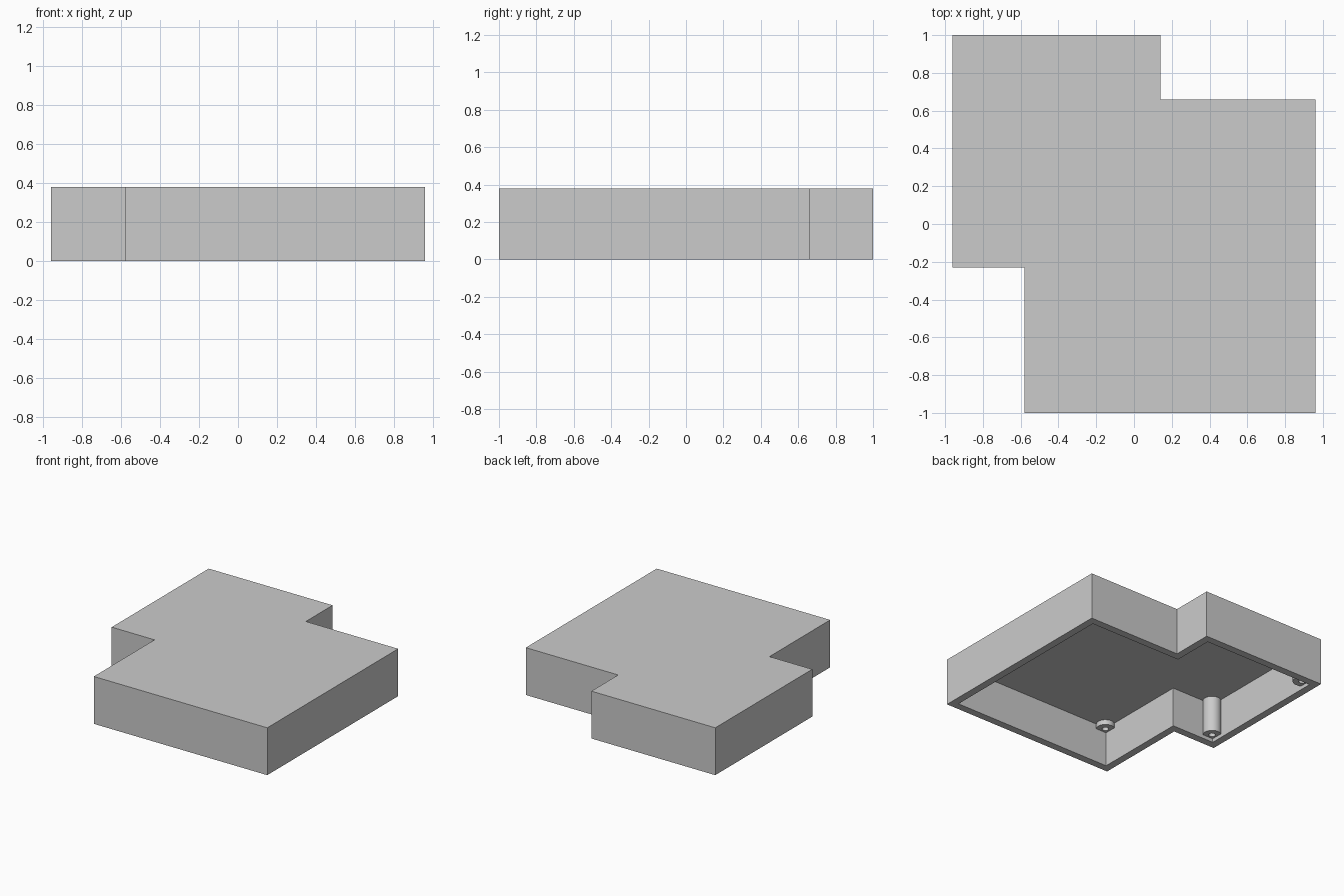
import bpy, bmesh, math
from mathutils import Matrix, Vector

cube = bpy.data.objects.get("Cube")
if cube:
    bpy.data.objects.remove(cube, do_unlink=True)

HEIGHT, WALL = 0.38, 0.06
INSET = 0.1          # corner to post centre
CEILING = HEIGHT - WALL

grey = bpy.data.materials.new("plain_grey")
grey.use_nodes = True
color = (0.6, 0.6, 0.6, 1)
grey.diffuse_color = color
grey.node_tree.nodes["Principled BSDF"].inputs["Base Color"].default_value = color


def add_object(name, bm):
    mesh = bpy.data.meshes.new(name)
    bm.to_mesh(mesh)
    bm.free()
    mesh.materials.append(grey)
    obj = bpy.data.objects.new(name, mesh)
    bpy.context.collection.objects.link(obj)
    return obj


# Cover: stepped outline, open underneath, with even wall thickness
outline = [(-0.58, -1), (0.96, -1), (0.96, 0.66), (0.14, 0.66),
           (0.14, 1), (-0.96, 1), (-0.96, -0.23), (-0.58, -0.23)]
bm = bmesh.new()
low = [bm.verts.new((x, y, 0)) for x, y in outline]
high = [bm.verts.new((x, y, HEIGHT)) for x, y in outline]
bm.faces.new(high)
for i in range(len(low)):
    j = (i + 1) % len(low)
    bm.faces.new((low[i], low[j], high[j], high[i]))
cover = add_object("cover_shell", bm)
solid = cover.modifiers.new("walls", "SOLIDIFY")
solid.thickness = WALL
solid.offset = -1
solid.use_even_offset = True


# Screw posts: lathed sleeves hanging from the ceiling in the corners
def screw_post(name, x, y, bottom):
    radius, hole = 0.068, 0.025
    top = CEILING + 0.01
    profile = [(radius, top), (radius, bottom), (hole, bottom), (hole, top)]
    bm = bmesh.new()
    verts = [bm.verts.new((r, 0, z)) for r, z in profile]
    edges = [bm.edges.new(pair) for pair in zip(verts, verts[1:])]
    bmesh.ops.spin(bm, geom=verts + edges, axis=(0, 0, 1), cent=(0, 0, 0),
                   angle=math.tau, steps=32)
    bmesh.ops.remove_doubles(bm, verts=bm.verts, dist=0.0005)
    bmesh.ops.recalc_face_normals(bm, faces=bm.faces)
    # Open tube: make sure the outer wall faces outward
    for f in bm.faces:
        c = f.calc_center_median()
        if abs(f.normal.z) < 0.5 and c.xy.length > 0.05:
            if f.normal.xy.dot(c.xy) < 0:
                bmesh.ops.reverse_faces(bm, faces=bm.faces)
            break
    bmesh.ops.transform(bm, matrix=Matrix.Translation((x, y, 0)), verts=bm.verts)
    for f in bm.faces:
        f.smooth = abs(f.normal.z) < 0.5
    for e in bm.edges:
        if len(e.link_faces) == 2 and e.calc_face_angle() > 0.6:
            e.smooth = False
    add_object(name, bm)


TALL, SHORT = 0.03, CEILING - 0.04
screw_post("right_back_post", -0.96 + INSET, 1 - INSET, TALL)
screw_post("right_middle_post", -0.96 + INSET, -0.23 + INSET, TALL)
screw_post("right_front_boss", -0.58 + INSET, -1 + INSET, SHORT)
screw_post("left_front_boss", 0.96 - INSET, -1 + INSET, SHORT)
screw_post("left_back_boss", 0.96 - INSET, 0.66 - INSET, SHORT)
